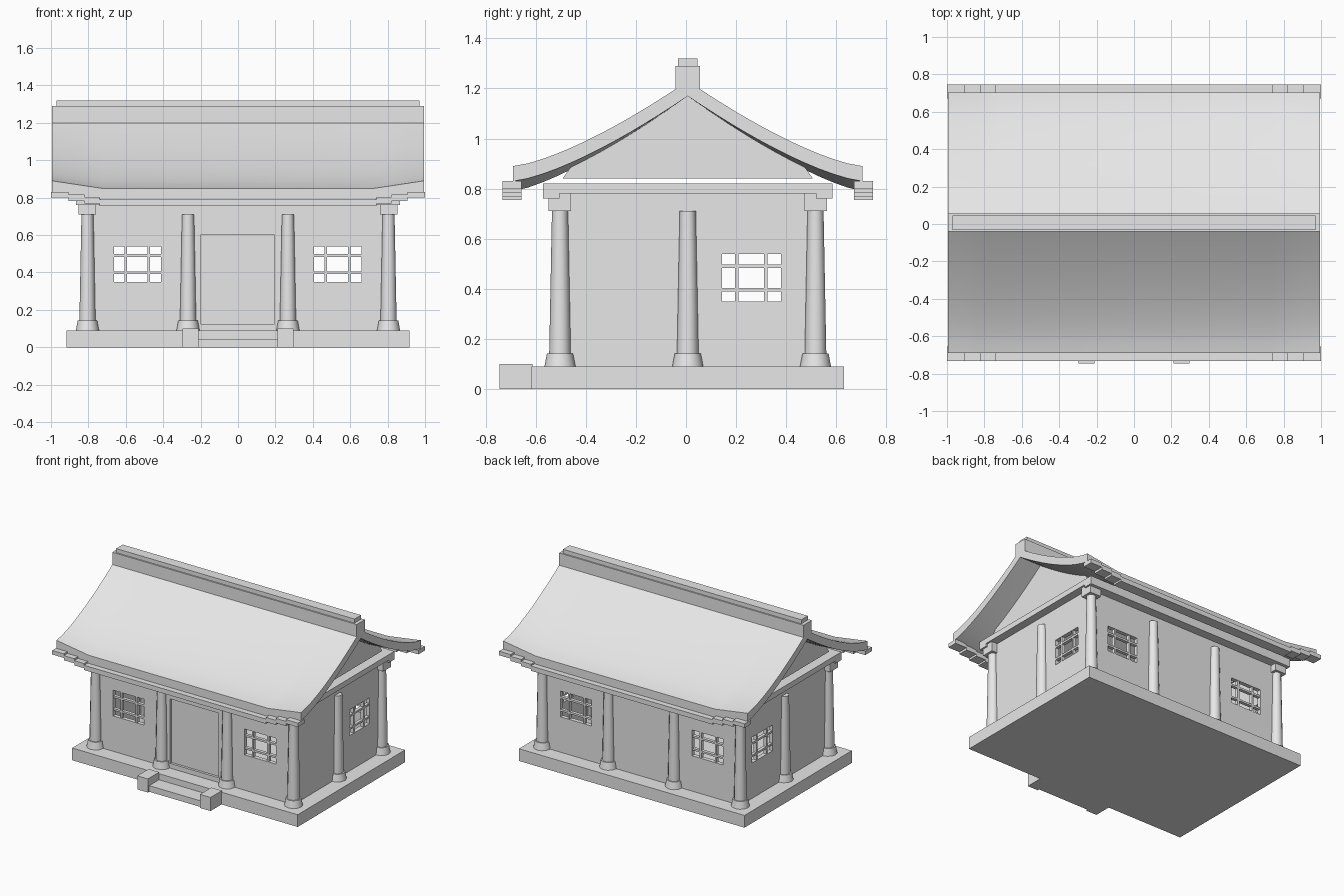
import bpy, bmesh, math
from mathutils import Matrix, Vector

if "Cube" in bpy.data.objects:
    bpy.data.objects.remove(bpy.data.objects["Cube"])

YC = 0.007          # centre line of the house
stone = bpy.data.materials.new("light grey")
stone.use_nodes = True
grey = (0.8, 0.8, 0.8, 1)
stone.diffuse_color = grey
stone.node_tree.nodes["Principled BSDF"].inputs["Base Color"].default_value = grey


def finish(name, bm, smooth=False):
    bmesh.ops.recalc_face_normals(bm, faces=bm.faces)
    mesh = bpy.data.meshes.new(name)
    bm.to_mesh(mesh)
    bm.free()
    mesh.materials.append(stone)
    ob = bpy.data.objects.new(name, mesh)
    ob.location.y = YC
    bpy.context.collection.objects.link(ob)
    if smooth:
        bpy.ops.object.select_all(action='DESELECT')
        ob.select_set(True)
        bpy.context.view_layer.objects.active = ob
        bpy.ops.object.shade_smooth_by_angle(angle=math.radians(35))
    return ob


def add_box(bm, x, y, z):
    centre = Vector([(a + b) / 2 for a, b in (x, y, z)])
    size = [b - a for a, b in (x, y, z)]
    bmesh.ops.create_cube(bm, size=1, matrix=Matrix.Translation(centre) @ Matrix.Diagonal((*size, 1)))


def boxes(name, items):
    bm = bmesh.new()
    for item in items:
        add_box(bm, *item)
    return finish(name, bm)


def mid(c, r):
    return (c - r, c + r)


# Platform and front step between two cheek blocks
boxes("platform", [(mid(0, .918), mid(0, .624), (0, .09))])
boxes("front_step", [(mid(0, .212), (-.737, -.62), (0, .045))])
boxes("step_cheeks", [(mid(s * .255, .043), (-.752, -.62), (0, .1)) for s in (-1, 1)])

# Columns with flared feet
WX, WY = .805, .51
spots = [(x, s * WY) for s in (-1, 1) for x in (-WX, -.267, .267, WX)] + [(-WX, 0), (WX, 0)]
for i, (x, y) in enumerate(spots):
    bm = bmesh.new()
    for r1, r2, z1, z2 in ((.062, .052, .09, .142), (.043, .032, .142, .71)):
        bmesh.ops.create_cone(bm, cap_ends=True, segments=12, radius1=r1, radius2=r2,
                              depth=z2 - z1, matrix=Matrix.Translation((x, y, (z1 + z2) / 2)))
    finish(f"column_{i + 1}", bm, smooth=True)

# Walls made of strips around their openings, with window lattices
Z0, Z1 = .09, .785
SILL, HEAD = .35, .54
T = .015


def wall(name, along_x, pos, half, windows, door=None):
    def place(u, z, depth=T, shift=0):
        d = mid(pos + shift, depth)
        return (u, d, z) if along_x else (d, u, z)

    openings = [(a, b, SILL, HEAD) for a, b in windows]
    if door:
        openings.append(door)
    parts, at = [], -half
    for a, b, lo, hi in sorted(openings):
        parts += [place((at, a), (Z0, Z1)), place((a, b), (Z0, lo)), place((a, b), (hi, Z1))]
        at = b
    parts.append(place((at, half), (Z0, Z1)))
    boxes(name, parts)
    bars = []
    for a, b in windows:
        for f in (.25, .74):
            bars.append(place(mid(a + f * (b - a), .007), (SILL, HEAD), T * .8))
            bars.append(place((a, b), mid(SILL + f * (HEAD - SILL), .007), T * .8))
    boxes(name + "_lattice", bars)
    if door:
        a, b, lo, hi = door
        boxes("door_panel", [place((a, b), (lo, hi), .006, .009)])


pair = [(-.664, -.412), (.406, .66)]
wall("front_wall", True, -WY + T, WX, pair, (-.2, .195, .125, .6))
wall("back_wall", True, WY - T, WX, pair)
for side, s in (("left", 1), ("right", -1)):
    wall(side + "_wall", False, s * (WX - T), WY, [(.137, .373)])

# Corner capitals and the beam frame resting on them
corners = [(sx, sy) for sx in (-1, 1) for sy in (-1, 1)]
boxes("corner_capitals", [(mid(sx * WX, .047), mid(sy * WY, .045), (.71, .78)) for sx, sy in corners])
boxes("beam_frame",
      [(mid(0, .865), mid(s * .545, .033), (.76, .82)) for s in (-1, 1)]
      + [(mid(s * .82, .045), mid(0, .578), (.78, .82)) for s in (-1, 1)])

# Curved roof slab with lifted eave corners
RX, RY, THICK = .995, .697, .06


def roof_top(x, y):
    t = 1 - abs(y) / RY
    lift = max(0, (abs(x) - .73) / (RX - .73)) * .04
    return .85 + .34 * t ** 1.39 + .04 * t + lift * (1 - t)


bm = bmesh.new()
xs = [-RX, -.9, -.82, -.73, .73, .82, .9, RX]
N = 12
ys = [RY * i / N for i in range(-N, N + 1)]
rows = [[[bm.verts.new((x, y, roof_top(x, y) - d)) for y in ys] for x in xs] for d in (0, THICK)]
for grid in rows:
    for i in range(len(xs) - 1):
        for j in range(len(ys) - 1):
            bm.faces.new((grid[i][j], grid[i + 1][j], grid[i + 1][j + 1], grid[i][j + 1]))
top, low = rows
for i in (0, -1):
    for j in range(len(ys) - 1):
        bm.faces.new((top[i][j], top[i][j + 1], low[i][j + 1], low[i][j]))
for j in (0, -1):
    for i in range(len(xs) - 1):
        bm.faces.new((top[i][j], top[i + 1][j], low[i + 1][j], low[i][j]))
finish("roof", bm, smooth=True)

# Gable panels under the roof ends
for side, s in (("left", 1), ("right", -1)):
    bm = bmesh.new()
    outline = [(y, max(.84, roof_top(s * .8, y) - THICK + .005)) for y in ys if abs(y) < .47]
    outline = [(-.5, .84)] + outline + [(.5, .84)]
    face = bm.faces.new([bm.verts.new((s * .79, y, z)) for y, z in outline])
    ext = bmesh.ops.extrude_face_region(bm, geom=[face])
    moved = [g for g in ext["geom"] if isinstance(g, bmesh.types.BMVert)]
    bmesh.ops.translate(bm, verts=moved, vec=(s * .03, 0, 0))
    finish(side + "_gable", bm)

# Stepped eave boards rising to the corners
for name, s in (("front", -1), ("back", 1)):
    depth = mid(s * .701, .038)
    items = [(mid(0, .74), depth, (.755, .79))]
    for a, b, lo, hi in ((.74, .82, .768, .803), (.82, .905, .783, .817), (.905, 1, .8, .83)):
        items += [(mid(k * (a + b) / 2, (b - a) / 2), depth, (lo, hi)) for k in (-1, 1)]
    boxes(name + "_eave_boards", items)

# Ridge beam and its cap
boxes("ridge_beam", [(mid(0, RX), mid(0, .048), (1.2, 1.29))])
boxes("ridge_cap", [(mid(0, .97), mid(0, .038), (1.29, 1.32))])
